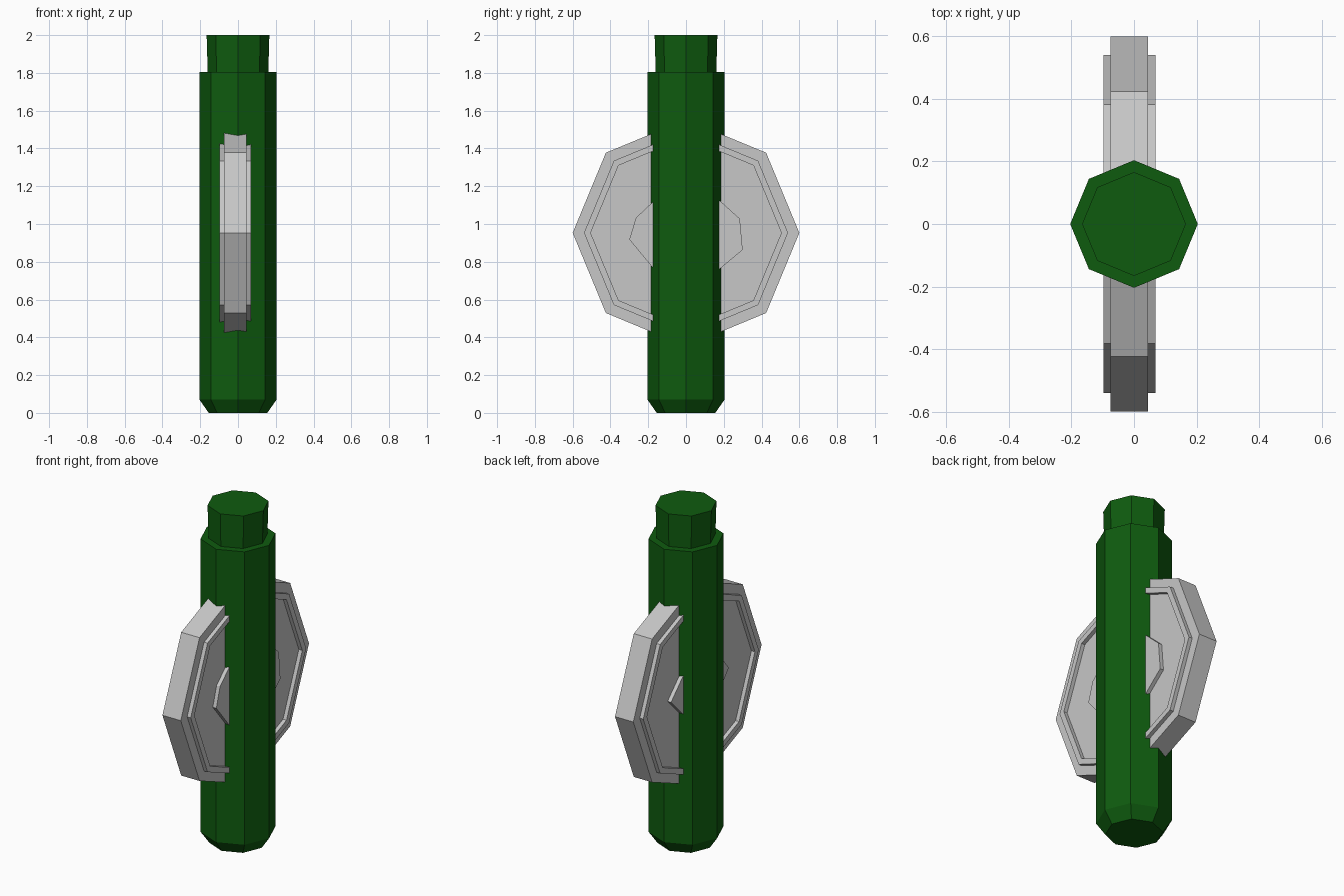
import bpy
import bmesh
from math import cos, sin, tau

SIDES = 8
WHEEL_X, WHEEL_Z = -0.015, 0.953

cube = bpy.data.objects.get("Cube")
if cube:
    bpy.data.objects.remove(cube, do_unlink=True)


def material(name, colour):
    mat = bpy.data.materials.new(name)
    mat.use_nodes = True
    mat.diffuse_color = colour
    bsdf = next(n for n in mat.node_tree.nodes if n.type == "BSDF_PRINCIPLED")
    bsdf.inputs["Base Color"].default_value = colour
    return mat


def loft(name, rings, mat, location=(0, 0, 0)):
    """Join rings of points with flat walls and cap both ends."""
    bm = bmesh.new()
    loops = [[bm.verts.new(p) for p in ring] for ring in rings]
    for a, b in zip(loops, loops[1:]):
        n = len(a)
        for i in range(n):
            j = (i + 1) % n
            bm.faces.new((a[i], a[j], b[j], b[i]))
    bm.faces.new(loops[0])
    bm.faces.new(loops[-1])
    bmesh.ops.recalc_face_normals(bm, faces=bm.faces)
    mesh = bpy.data.meshes.new(name)
    bm.to_mesh(mesh)
    bm.free()
    mesh.materials.append(mat)
    obj = bpy.data.objects.new(name, mesh)
    obj.location = location
    bpy.context.collection.objects.link(obj)
    return obj


def octagon(radius):
    return [(radius * cos(tau * i / SIDES), radius * sin(tau * i / SIDES))
            for i in range(SIDES)]


green = material("dark green", (0.0045, 0.105, 0.0045, 1))
grey = material("light grey", (0.57, 0.57, 0.57, 1))

# Upright post with a chamfered foot, and the narrower cap on top
for name, profile in (
    ("post", [(0.155, 0), (0.204, 0.07), (0.204, 1.805)]),
    ("post_cap", [(0.16, 1.79), (0.166, 2.0)]),
):
    loft(name, [[(x, y, z) for x, y in octagon(r)] for r, z in profile], green)

# Wheel through the post, with a raised ring on each face
side = [(0.505, 0.06), (0.505, 0.083), (0.54, 0.083), (0.54, 0.06), (0.6, 0.06)]
profile = side + [(r, -x) for r, x in reversed(side)]
loft("wheel", [[(x, y, z) for y, z in octagon(r)] for r, x in profile],
     grey, (WHEEL_X, 0, WHEEL_Z))

# Hub plates, one on each face, with uneven outlines
left_outline = [(0.30, -0.09), (0.285, 0.075), (0.18, 0.17), (-0.18, 0.16),
                (-0.265, 0.08), (-0.30, -0.035), (-0.18, -0.18), (0.18, -0.19)]
right_outline = [(0.28, 0), (0.17, 0.11), (0, 0.15), (-0.17, 0.11),
                 (-0.26, 0), (-0.17, -0.11), (0, -0.15), (0.17, -0.11)]
for name, sign, outline in (("left_hub", 1, left_outline),
                            ("right_hub", -1, right_outline)):
    loft(name, [[(sign * x, y, z) for y, z in outline] for x in (0.04, 0.083)],
         grey, (WHEEL_X, 0, WHEEL_Z))
